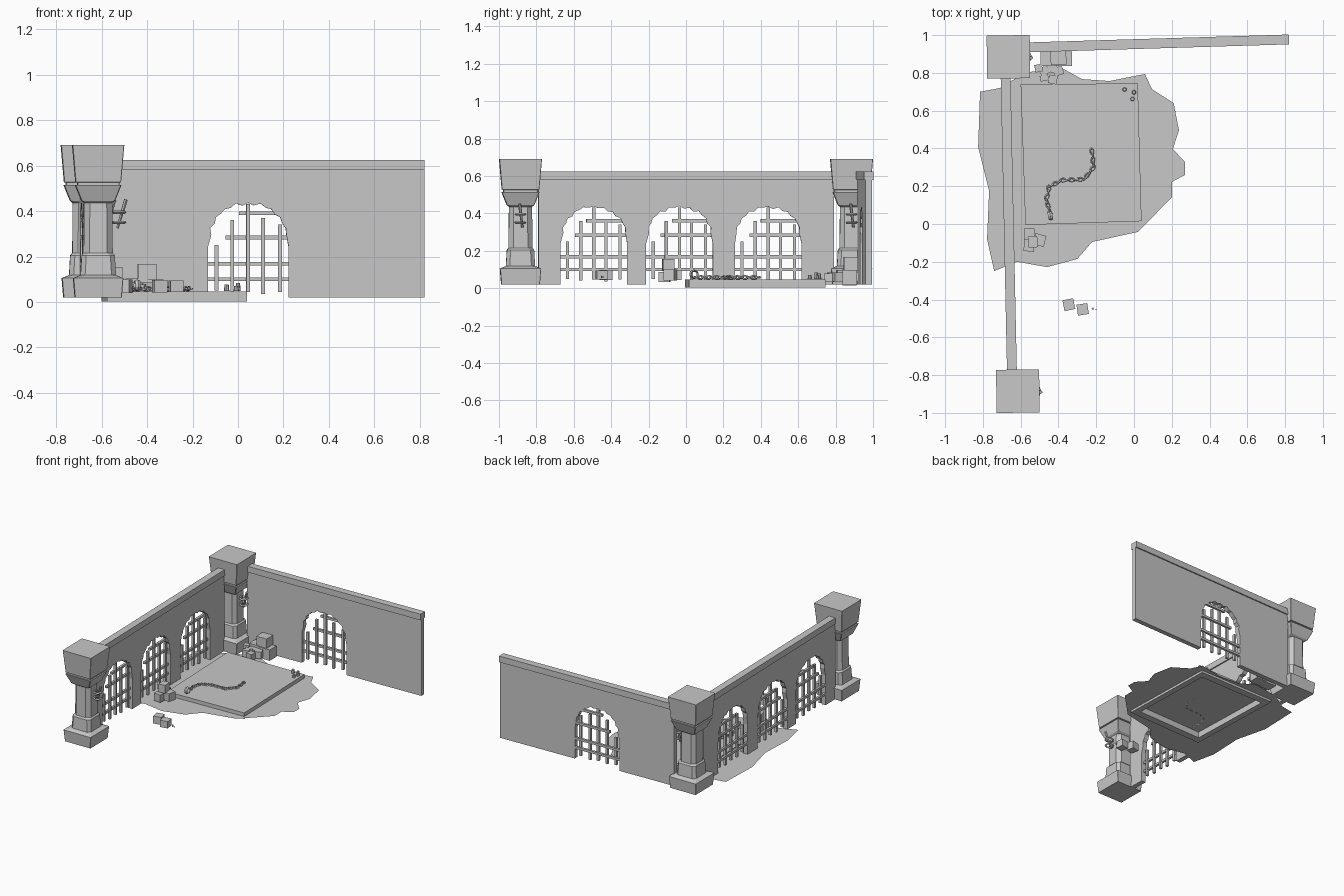
import bpy, bmesh, math, random
from mathutils import Matrix, Vector

if "Cube" in bpy.data.objects:
    bpy.data.objects.remove(bpy.data.objects["Cube"])
random.seed(4)

GREY = bpy.data.materials.new("plain grey")
GREY.diffuse_color = (0.58, 0.58, 0.58, 1)
GREY.use_nodes = True
GREY.node_tree.nodes["Principled BSDF"].inputs["Base Color"].default_value = GREY.diffuse_color

def finish(bm, name, loc=(0, 0, 0), rz=0, fix=True):
    if fix:
        bmesh.ops.recalc_face_normals(bm, faces=bm.faces)
    me = bpy.data.meshes.new(name)
    bm.to_mesh(me)
    bm.free()
    me.materials.append(GREY)
    ob = bpy.data.objects.new(name, me)
    bpy.context.collection.objects.link(ob)
    ob.location = loc
    ob.rotation_euler.z = rz
    return ob

def add_box(bm, c, s, rz=0):
    M = Matrix.Translation(c) @ Matrix.Rotation(rz, 4, 'Z') @ Matrix.Diagonal((*s, 1))
    bmesh.ops.create_cube(bm, size=1, matrix=M)

def add_cyl(bm, a, b, r, n=6, r2=None):
    a, b = Vector(a), Vector(b)
    d = b - a
    M = Matrix.Translation((a + b) / 2) @ d.to_track_quat('Z', 'Y').to_matrix().to_4x4()
    bmesh.ops.create_cone(bm, cap_ends=True, segments=n, radius1=r, radius2=r2 or r, depth=d.length, matrix=M)

def add_ring(bm, M, R, r, n=8, m=4):
    v = [[bm.verts.new(M @ Vector(((R + r * math.cos(q)) * math.cos(p), (R + r * math.cos(q)) * math.sin(p), r * math.sin(q))))
          for q in [2 * math.pi * j / m for j in range(m)]] for p in [2 * math.pi * i / n for i in range(n)]]
    for i in range(n):
        for j in range(m):
            k, l = (i + 1) % n, (j + 1) % m
            bm.faces.new((v[i][j], v[k][j], v[k][l], v[i][l]))

def loft(bm, sections):
    """Stack of chamfered squares: (z, half width, chamfer)."""
    rings = []
    for z, h, c in sections:
        p = [(h, -h + c), (h, h - c), (h - c, h), (-h + c, h), (-h, h - c), (-h, -h + c), (-h + c, -h), (h - c, -h)]
        rings.append([bm.verts.new((x, y, z)) for x, y in p])
    for a, b in zip(rings, rings[1:]):
        for i in range(8):
            bm.faces.new((a[i], a[(i + 1) % 8], b[(i + 1) % 8], b[i]))
    bm.faces.new(rings[0][::-1])
    bm.faces.new(rings[-1])

# Pillars with torch brackets
for tag, x, y in (("front", -0.615, -0.885), ("corner", -0.665, 0.885)):
    bm = bmesh.new()
    loft(bm, [(.02, .103, .002), (.105, .11, .002), (.118, .078, .02), (.205, .073, .02), (.215, .064, .025),
              (.435, .062, .025), (.445, .074, .003), (.515, .102, .003)])
    finish(bm, tag + "_pillar", (x, y, 0), 0.01)
    bm = bmesh.new()
    loft(bm, [(.515, .092, .002), (.525, .092, .002), (.527, .1, .002), (.69, .114, .002)])
    finish(bm, tag + "_pillar_capital", (x, y, 0), 0.01)
    bm = bmesh.new()
    for z in (.395, .35):
        add_ring(bm, Matrix.Translation((.092, 0, z)), .026, .007)
        add_box(bm, (.066, 0, z), (.02, .016, .014))
    finish(bm, tag + "_torch_bracket", (x, y, 0))
    bm = bmesh.new()
    add_cyl(bm, (.085, .01, .325), (.122, -.005, .45), .006, 6, .009)
    finish(bm, tag + "_torch", (x, y, 0))

# Walls: one outline with ragged arches, extruded; coping; gates of bars
def wall(name, a, b, arches, top_bar):
    L = math.hypot(b[0] - a[0], b[1] - a[1])
    rz = math.atan2(b[1] - a[1], b[0] - a[0])
    loc, hw = (a[0], a[1], 0), .178
    pts = [(0, .02)]
    for c in arches:
        pts += [(c - hw, .02), (c - hw, .24)]
        for i in range(1, 20):
            t = math.pi * (1 - i / 20)
            k = 1 + (random.uniform(-.06, .0) if i % 2 else random.uniform(0, .04))
            pts.append((c + (hw - .005) * math.cos(t) * min(k, 1.02), .26 + .175 * math.sin(t) ** .85 * k))
        pts += [(c + hw, .24), (c + hw, .02)]
    pts += [(L, .02), (L, .585), (0, .585)]
    bm = bmesh.new()
    f = bm.faces.new([bm.verts.new((u, -.017, z)) for u, z in pts])
    ext = bmesh.ops.extrude_face_region(bm, geom=[f])
    bmesh.ops.translate(bm, vec=(0, .034, 0), verts=[v for v in ext['geom'] if isinstance(v, bmesh.types.BMVert)])
    finish(bm, name, loc, rz)
    bm = bmesh.new()
    add_box(bm, (L / 2, 0, .602), (L, .052, .045))
    finish(bm, name + "_coping", loc, rz)
    s = .017
    for i, c in enumerate(arches):
        bm = bmesh.new()
        for u, lo, hi in ((-.14, .05, .25), (-.07, .04, .36), (0, .045, .43), (.065, .035, .37), (.14, .045, .34)):
            add_box(bm, (c + u, 0, (lo + hi) / 2), (s, s, hi - lo))
        for z, lo, hi in ((.1, -.18, .18), (.168, -.18, .18), (.283, -.1, .18), (top_bar, -.04, .165)):
            add_box(bm, (c + (lo + hi) / 2, .008, z), (hi - lo, s, s))
        finish(bm, f"{name}_gate_{i + 1}", loc, rz)

wall("side_wall", (-.646, -.79), (-.68, .79), (.297, .755, 1.23), .36)
wall("back_wall", (-.57, .935), (.82, .977), (.615,), .39)

# Raised slab: hollow frame with a thin top panel
corner = [(-.575, -.005), (.04, .015), (.02, .745), (-.6, .738)]
mid = Vector((-.279, .373))
def scaled(k):
    return [mid + (Vector(p) - mid) * k for p in corner]
bm = bmesh.new()
loops = [[bm.verts.new((*p, z)) for p in scaled(k)] for k, z in ((1, .003), (1, .047), (.86, .047), (.86, .003))]
for a, b in zip(loops, loops[1:] + loops[:1]):
    for i in range(4):
        bm.faces.new((a[i], a[(i + 1) % 4], b[(i + 1) % 4], b[i]))
finish(bm, "slab_frame")
bm = bmesh.new()
bm.faces.new([bm.verts.new((*p, .05)) for p in scaled(.975)])
finish(bm, "slab_top", fix=False)

# Ragged dirt patch with an opening under the slab
patch = [(-.815, .70), (-.71, .72), (-.58, .80), (-.39, .83), (-.275, .767), (-.13, .757), (.058, .794), (.095, .714),
         (.21, .64), (.238, .497), (.206, .397), (.27, .328), (.27, .26), (.2, .222), (.2, .14), (.02, -.042),
         (-.222, -.095), (-.30, -.185), (-.46, -.228), (-.62, -.20), (-.74, -.249), (-.778, -.08), (-.767, .175), (-.825, .407)]
bm = bmesh.new()
edges = []
for loop in (patch, scaled(.95)):
    vs = [bm.verts.new((p[0], p[1], .02)) for p in loop]
    edges += [bm.edges.new((vs[i - 1], vs[i])) for i in range(len(vs))]
bmesh.ops.triangle_fill(bm, use_beauty=True, edges=edges, normal=(0, 0, 1))
for f in bm.faces:
    f.normal_update()
    if f.normal.z < 0:
        f.normal_flip()
finish(bm, "dirt_patch", fix=False)

# Chain lying on the slab, ending in a shackle
path = [Vector(p) for p in ((-.445, .055), (-.465, .13), (-.45, .20), (-.38, .233), (-.265, .238), (-.215, .30), (-.224, .388))]
bm = bmesh.new()
n = 0
carry = 0
for a, b in zip(path, path[1:]):
    d = b - a
    t = carry
    while t < d.length:
        p = a + d * (t / d.length)
        M = (Matrix.Translation((*p, .058)) @ Matrix.Rotation(math.atan2(d.y, d.x) + random.uniform(-.25, .25), 4, 'Z')
             @ Matrix.Rotation(.35 + (n % 2) * math.pi / 2, 4, 'X') @ Matrix.Diagonal((1.5, 1, 1, 1)))
        add_ring(bm, M, .0095, .0045)
        n += 1
        t += .023
    carry = t - d.length
finish(bm, "chain")
bm = bmesh.new()
M = Matrix.Translation((-.443, .043, .074)) @ Matrix.Rotation(.2, 4, 'Z') @ Matrix.Rotation(math.pi / 2, 4, 'Y') @ Matrix.Diagonal((1, 1, 2, 1))
add_ring(bm, M, .02, .006, 10)
finish(bm, "shackle")

# Candle stubs on the slab
for i, (x, y, h) in enumerate(((-.05, .712, .03), (0, .697, .035), (-.008, .662, .022))):
    bm = bmesh.new()
    add_cyl(bm, (x, y, .048), (x, y, .048 + h), .012, 8, .009)
    finish(bm, f"candle_stub_{i + 1}")

# Fallen stone blocks: x, y, z, width, depth, height, turn
heaps = {
    "corner": [(-.455, .875, .058, .08, .075, .09, 0), (-.37, .875, .058, .085, .078, .08, 0), (-.4, .88, .125, .083, .075, .085, .03),
               (-.505, .825, .075, .04, .04, .045, .2), (-.475, .81, .06, .05, .045, .05, .6), (-.435, .825, .06, .05, .045, .05, -.3),
               (-.4, .81, .06, .05, .045, .05, .3), (-.475, .773, .06, .045, .03, .05, .2), (-.43, .765, .055, .045, .045, .045, -.2)],
    "arch": [(-.555, -.055, .07, .055, .06, .055, 0), (-.555, -.115, .06, .055, .06, .055, -.1), (-.5, -.085, .07, .06, .06, .06, -.25),
             (-.535, -.095, .125, .05, .06, .06, .1)],
    "front": [(-.345, -.427, .07, .058, .058, .055, .2), (-.272, -.452, .07, .058, .058, .05, .15),
              (-.218, -.448, .06, .01, .01, .012, .4), (-.2, -.452, .058, .005, .006, .006, 0)],
}
for tag, blocks in heaps.items():
    bm = bmesh.new()
    for x, y, z, w, d, h, r in blocks:
        add_box(bm, (x, y, z), (w, d, h), r)
    finish(bm, tag + "_rubble")
